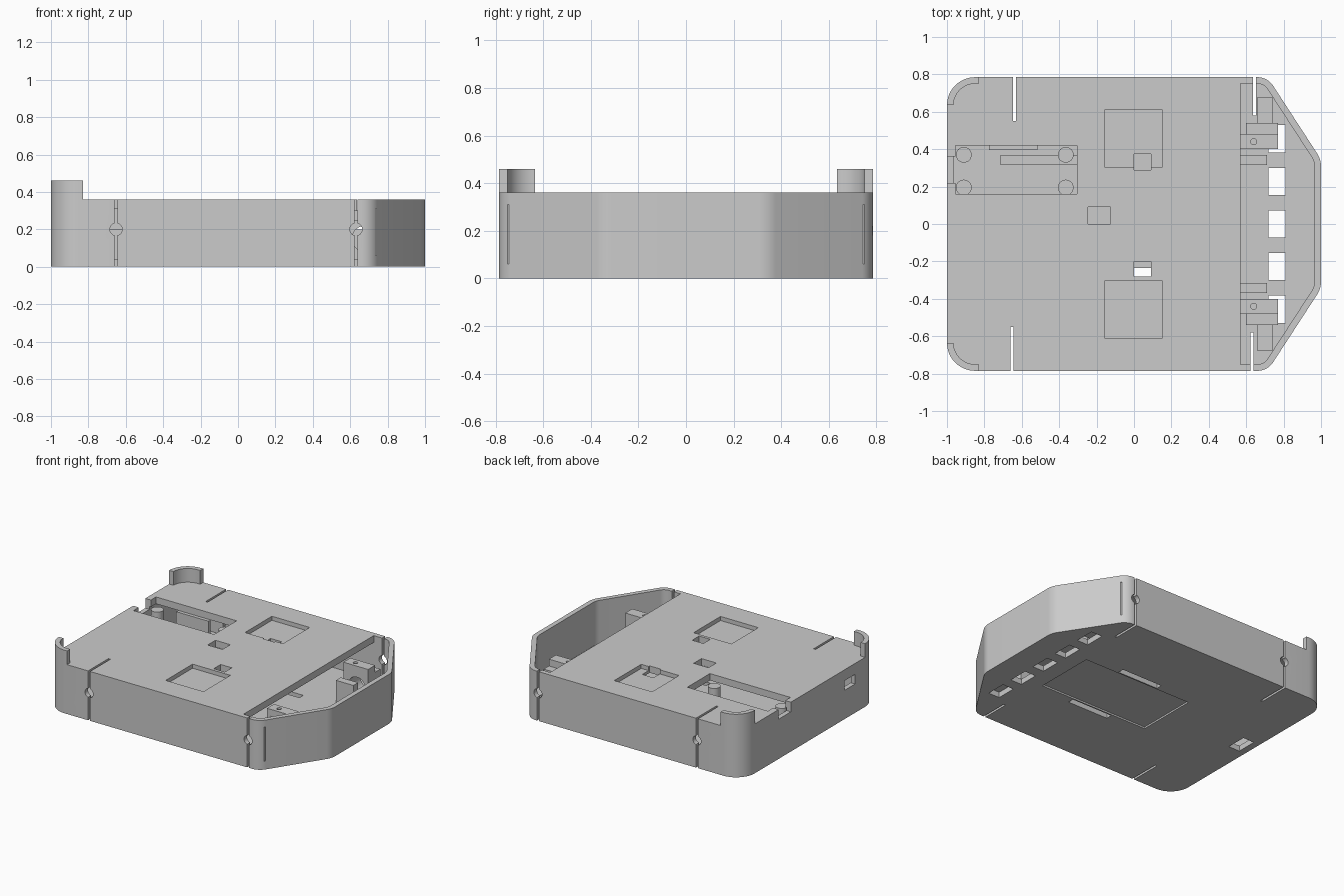
import bpy, bmesh, math
from mathutils import Vector

cube = bpy.data.objects.get("Cube")
if cube:
    bpy.data.objects.remove(cube, do_unlink=True)

grey = bpy.data.materials.new("plain_grey")
grey.use_nodes = True
grey.diffuse_color = (0.6, 0.6, 0.6, 1)
grey.node_tree.nodes["Principled BSDF"].inputs["Base Color"].default_value = (0.6, 0.6, 0.6, 1)

WALL, FLOOR, TOP, DECK = 0.035, 0.04, 0.36, 0.31
DEPTH, BAY = 0.785, 0.57


def prism(name, pts, z0, z1):
    """Extrude a flat outline between two heights."""
    bm = bmesh.new()
    face = bm.faces.new([bm.verts.new((p[0], p[1], z0)) for p in pts])
    ext = bmesh.ops.extrude_face_region(bm, geom=[face])["geom"]
    bmesh.ops.translate(bm, vec=(0, 0, z1 - z0),
                        verts=[g for g in ext if isinstance(g, bmesh.types.BMVert)])
    bmesh.ops.recalc_face_normals(bm, faces=bm.faces)
    mesh = bpy.data.meshes.new(name)
    bm.to_mesh(mesh)
    bm.free()
    mesh.materials.append(grey)
    obj = bpy.data.objects.new(name, mesh)
    bpy.context.collection.objects.link(obj)
    return obj


def box(name, x0, x1, y0, y1, z0, z1):
    y0, y1 = sorted((y0, y1))
    return prism(name, [(x0, y0), (x1, y0), (x1, y1), (x0, y1)], z0, z1)


def disc(name, x, y, r, z0, z1, n=32):
    ring = [(x + r * math.cos(math.tau * i / n), y + r * math.sin(math.tau * i / n)) for i in range(n)]
    return prism(name, ring, z0, z1)


def bore(x, y0, y1, z, r):
    """Round cutter lying along y."""
    obj = disc("bore_cutter", 0, 0, r, -abs(y1 - y0) / 2, abs(y1 - y0) / 2)
    obj.rotation_euler.x = math.pi / 2
    obj.location = (x, (y0 + y1) / 2, z)
    return obj


def cut(target, *cutters):
    for c in cutters:
        c.hide_render = True
        mod = target.modifiers.new("cut", "BOOLEAN")
        mod.operation, mod.solver, mod.object = "DIFFERENCE", "EXACT", c
        with bpy.context.temp_override(object=target, active_object=target):
            bpy.ops.object.modifier_apply(modifier=mod.name)
        bpy.data.objects.remove(c, do_unlink=True)


def outline(inset):
    """Rounded plan of the case, moved inward by inset."""
    half = [(-1, DEPTH, 0.15), (0.714, DEPTH, 0.1), (1, 0.345, 0.13)]
    corners = [(x, -y, r) for x, y, r in half] + half[::-1]
    pts = []
    for i, (x, y, r) in enumerate(corners):
        p = Vector((x, y))
        a = (p - Vector(corners[i - 1][:2])).normalized()
        b = (Vector(corners[(i + 1) % len(corners)][:2]) - p).normalized()
        n1, n2 = Vector((-a.y, a.x)), Vector((-b.y, b.x))
        centre = p + (n1 + n2) * r / (1 + n1.dot(n2))
        pts += [centre + (-n1).slerp(-n2, k / 10) * (r - inset) for k in range(11)]
    return pts


# Hollow case: closed deck behind, open bay at the nose
case = prism("case", outline(0), 0, TOP)
cavity = prism("cavity_cutter", outline(WALL), FLOOR, 0.5)
cut(cavity, box("deck_cutter", -2, BAY, -1, 1, DECK, 1))
cut(case, cavity)

# Deck openings
cut(case,
    box("tray_opening", -0.955, -0.305, 0.16, 0.42, 0.25, 0.5),
    box("wall_notch", -1.1, -0.945, 0.22, 0.36, 0.29, 0.5),
    box("middle_opening", -0.245, -0.125, 0, 0.09, 0.25, 0.5),
    box("left_opening", 0, 0.09, 0.29, 0.375, 0.25, 0.5),
    box("right_opening", 0, 0.09, -0.28, -0.2, 0.25, 0.5),
    box("side_window", -1.1, -0.9, -0.52, -0.4, 0.21, 0.28))

# Parts repeated on both sides
for s in (-1, 1):
    mid = 0.457 * s
    cut(case, box("deck_recess", -0.155, 0.15, mid - 0.155, mid + 0.155, 0.33, 0.5))
    for x, end in ((-0.645, 0.55), (0.638, 0.58)):
        x += 0.007 * s
        cut(case, box("slit", x - 0.008, x + 0.008, s * end, s, -0.1, 0.5),
            bore(x, s * 0.7, s * 0.9, 0.2, 0.033))
    cut(case, box("nose_slit", 0.735, 0.741, s * 0.7, s * 0.85, 0.06, 0.31),
        box("cover_slot", 0, 0.33, s * 0.235, s * 0.28, -0.1, 0.1))

# Underside: cover recess and vents
cut(case, box("cover_recess", -0.28, 0.6, -0.225, 0.225, -0.1, 0.012),
    box("rear_vent", -0.95, -0.86, -0.05, 0.1, -0.1, 0.1))
for i in range(-2, 3):
    y = i * 0.2275
    cut(case, box("nose_vent", 0.72, 0.81, y - 0.073, y + 0.073, -0.1, 0.1))

for s, side in ((-1, "right"), (1, "left")):
    # Curved corner posts
    post = [(-0.83, s * DEPTH)]
    for r, order in ((0.15, range(13)), (0.15 - WALL, range(12, -1, -1))):
        for k in order:
            t = math.pi / 2 * (1 + k / 12)
            post.append((-0.85 + r * math.cos(t), s * (DEPTH - 0.15 + r * math.sin(t))))
    post.append((-0.83, s * (DEPTH - WALL)))
    prism(side + "_corner_post", post, TOP, 0.46)

    # Bored brackets in the nose bay
    bracket = box(side + "_bracket", BAY, 0.77, s * 0.4, s * 0.48, FLOOR, 0.3)
    cut(bracket, disc("screw_hole", 0.64, s * 0.44, 0.016, 0.26, 0.5, 16))
    block = box(side + "_bracket_block", 0.6, 0.77, s * 0.48, s * 0.54, FLOOR, 0.25)
    for part in (bracket, block):
        cut(part, bore(0.68, s * 0.3, s * 0.6, 0.15, 0.07))
    box(side + "_rail", BAY, 0.71, s * 0.315, s * 0.37, FLOOR, 0.2)
    box(side + "_floor_pad", 0.66, 0.74, s * 0.54, s * 0.68, FLOOR, 0.055)

# Pillars and supports below the tray opening
for x in (-0.91, -0.365):
    for y in (0.195, 0.37):
        disc("tray_pillar", x, y, 0.042, FLOOR, 0.3)
box("tray_support", -0.715, -0.305, 0.315, 0.37, FLOOR, 0.2)
box("tray_back_plate", -0.775, -0.515, 0.395, 0.42, FLOOR, DECK)

bpy.ops.object.select_all(action="DESELECT")
for obj in bpy.context.collection.objects:
    if obj.type == "MESH":
        obj.select_set(True)
bpy.context.view_layer.objects.active = case
bpy.ops.object.shade_smooth_by_angle(angle=math.radians(25))
